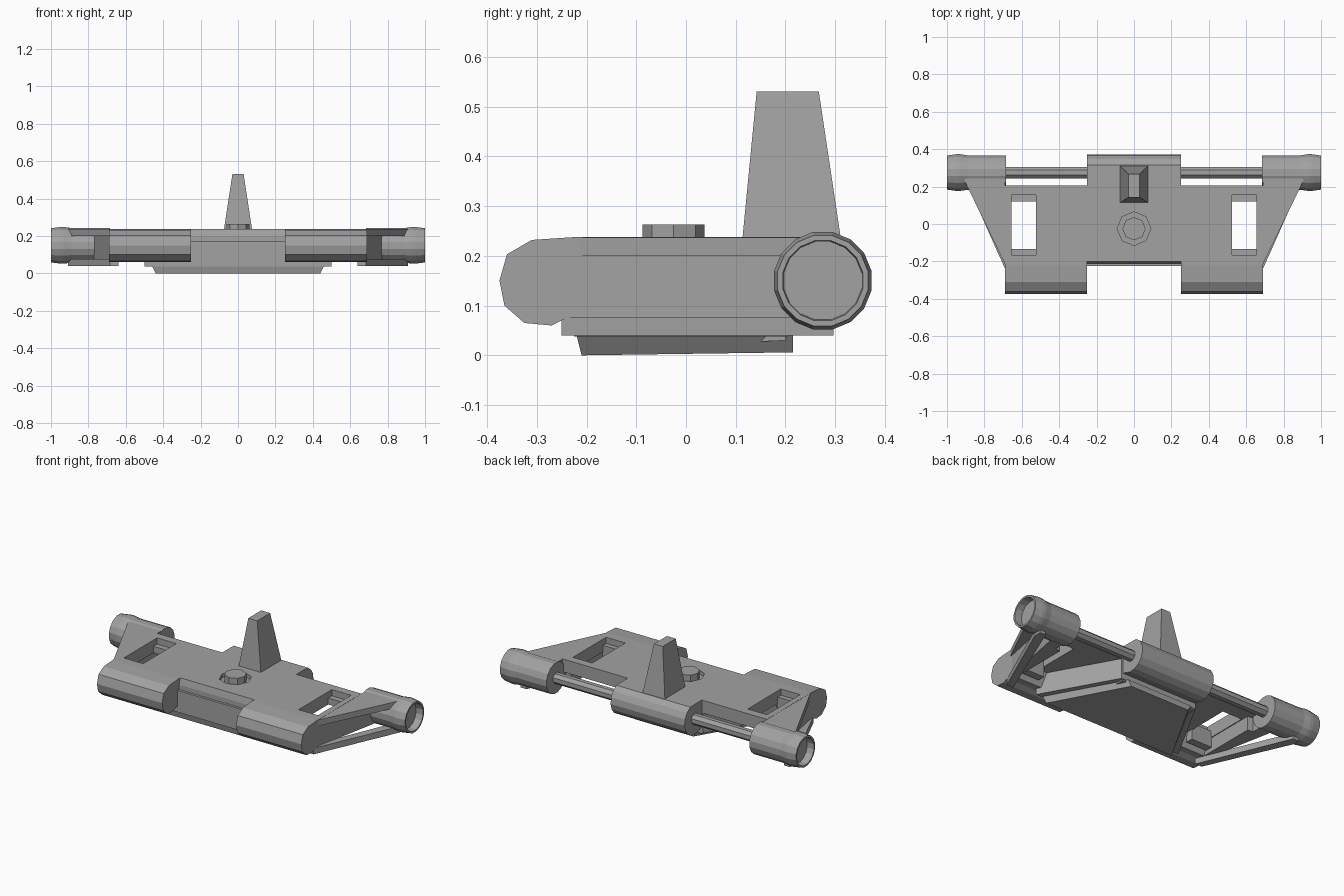
import bpy, bmesh
from math import cos, sin, pi, radians

if "Cube" in bpy.data.objects:
    bpy.data.objects.remove(bpy.data.objects["Cube"])

grey = bpy.data.materials.new("mid_grey")
grey.diffuse_color = (.36, .36, .36, 1)
grey.use_nodes = True
grey.node_tree.nodes["Principled BSDF"].inputs["Base Color"].default_value = grey.diffuse_color


def make(name, verts, faces, mirror=False):
    me = bpy.data.meshes.new(name)
    me.from_pydata(verts, [], faces)
    bm = bmesh.new()
    bm.from_mesh(me)
    bmesh.ops.recalc_face_normals(bm, faces=bm.faces)
    bm.to_mesh(me)
    bm.free()
    me.materials.append(grey)
    ob = bpy.data.objects.new(name, me)
    bpy.context.collection.objects.link(ob)
    if mirror:
        ob.modifiers.new("mirror", 'MIRROR')
    return ob


def loft(name, rings, mirror=False):
    """Join rings of equal point count and cap both ends."""
    n = len(rings[0])
    verts = [p for r in rings for p in r]
    faces = [tuple(range(n)), tuple(range(len(verts) - n, len(verts)))]
    for k in range(len(rings) - 1):
        for i in range(n):
            j = (i + 1) % n
            faces.append((k*n + i, k*n + j, (k+1)*n + j, (k+1)*n + i))
    return make(name, verts, faces, mirror)


def extrude_x(name, prof, x0, x1, mirror=False):
    return loft(name, [[(x, y, z) for y, z in prof] for x in (x0, x1)], mirror)


def extrude_z(name, plan, z0, z1, mirror=False):
    return loft(name, [[(x, y, z) for x, y in plan] for z in (z0, z1)], mirror)


def rect(x0, x1, y0, y1):
    return [(x0, y0), (x1, y0), (x1, y1), (x0, y1)]


def lathe_x(name, steps, n, y, z, mirror=False):
    return loft(name, [[(x, y + r*cos(2*pi*(i+.5)/n), z + r*sin(2*pi*(i+.5)/n))
                        for i in range(n)] for x, r in steps], mirror)


def octagon(r, n=8):
    return [(r*cos(2*pi*i/n), -.025 + r*sin(2*pi*i/n)) for i in range(n)]


def cut(ob, cutter):
    m = ob.modifiers.new("cut", 'BOOLEAN')
    m.operation = 'DIFFERENCE'
    m.solver = 'EXACT'
    m.object = cutter
    cutter.hide_render = True
    cutter.display_type = 'WIRE'
    # cut before mirroring
    while ob.modifiers.find(m.name) > 0:
        ob.modifiers.move(ob.modifiers.find(m.name), 0)


AY, AZ = .275, .15  # rear axle axis

# Centre plate with the rear hinge barrel rolled into its back edge
arc = [(AY + .096*cos(radians(a)), AZ + .096*sin(radians(a)))
       for a in range(65, -121, -23)]
centre = extrude_x("centre_plate", [(-.21, .01), (-.21, .2), (-.2, .238), (.25, .238)]
                   + arc + [(.2, .075), (.2, .03)], -.25, .25)
cut(centre, extrude_z("nut_recess_cutter", octagon(.09), .215, .3))

# Thin side decks with rounded front barrels and window openings
side = extrude_x("side_deck", [
    (-.2, .075), (-.24, .075), (-.27, .06), (-.325, .065), (-.365, .1), (-.375, .15),
    (-.36, .203), (-.31, .232), (-.22, .238), (.205, .238), (.205, .16), (-.17, .16)],
    .25, .69, True)
cut(side, extrude_z("window_cutter", rect(.525, .655, -.165, .155), 0, .4))
extrude_z("window_ledge_back", rect(.52, .70, .12, .195), .16, .2, True)
extrude_z("window_ledge_front", rect(.52, .66, -.18, -.135), .1, .2, True)

# Slanted arms: wide top flange, recessed wall, and underside rib
extrude_z("arm_flange", [(.655, -.2), (.685, -.225), (.915, .25), (.88, .29), (.69, .28),
                         (.69, .17), (.655, .165)], .2, .237, True)
extrude_z("arm_wall", [(.66, -.2), (.69, -.2), (.77, .2), (.77, .28), (.695, .28),
                       (.695, .17), (.66, .165)], .075, .21, True)
extrude_z("arm_rib", [(.64, -.25), (.685, -.25), (.91, .255), (.91, .297), (.87, .297)],
          .04, .077, True)

# End barrels with flared collar and recessed end
lathe_x("end_barrel", [(.685, .094), (.89, .094), (.93, .1), (.95, .1), (1.0, .093),
                       (1.0, .082), (.955, .08)], 16, AY, AZ, True)

# Axle rod
lathe_x("axle_rod", [(-.72, .033), (.72, .033)], 8, AY, AZ)

# Tapered underside slab and its deep upper step
loft("under_slab", [
    [(-.44, -.21, 0), (.44, -.21, 0), (.2, .215, .006), (-.2, .215, .006)],
    [(-.46, -.22, .04), (.46, -.22, .04), (.22, .215, .04), (-.22, .215, .04)]])
extrude_z("under_step", [(-.5, -.225), (.5, -.225), (.26, .205), (-.26, .205)], .038, .17)

# Tapered upright fin
loft("upright_fin", [
    [(x, y, .23) for x, y in rect(-.076, .076, .113, .312)],
    [(x, y, .53) for x, y in rect(-.03, .03, .142, .267)]])

# Octagonal nut
extrude_z("top_nut", octagon(.062), .2, .263)
